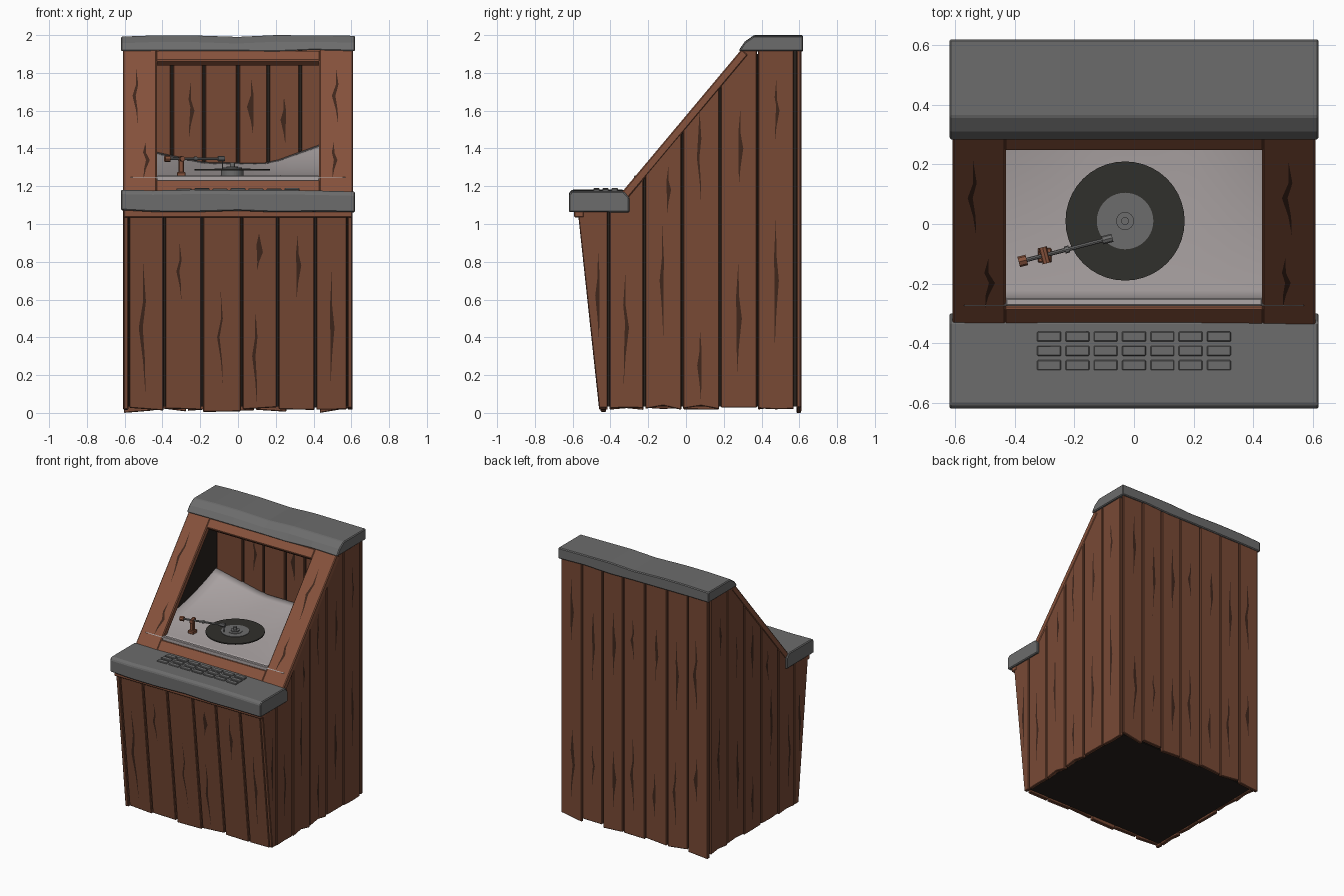
import bpy, bmesh, math, random
from mathutils import Vector

if "Cube" in bpy.data.objects:
    bpy.data.objects.remove(bpy.data.objects["Cube"])

random.seed(4)
R = random.uniform


def material(name, rgb):
    m = bpy.data.materials.new(name)
    m.diffuse_color = (*rgb, 1)
    m.use_nodes = True
    m.node_tree.nodes["Principled BSDF"].inputs["Base Color"].default_value = m.diffuse_color
    return m


WOOD = material("wood", (0.19, 0.068, 0.036))
WOOD_LIGHT = material("frame_wood", (0.24, 0.085, 0.045))
DARK = material("dark_gap", (0.02, 0.015, 0.012))
CRACK = material("crack_wood", (0.05, 0.02, 0.012))
METAL = material("trim_grey", (0.15, 0.15, 0.15))
TRAY = material("tray_grey", (0.42, 0.38, 0.38))
VINYL = material("vinyl", (0.03, 0.029, 0.025))


def finish(name, bm, mat, bevel=0):
    bmesh.ops.recalc_face_normals(bm, faces=bm.faces)
    me = bpy.data.meshes.new(name)
    bm.to_mesh(me)
    bm.free()
    me.materials.append(mat)
    ob = bpy.data.objects.new(name, me)
    bpy.context.collection.objects.link(ob)
    if bevel:
        b = ob.modifiers.new("bevel", 'BEVEL')
        b.width, b.segments = bevel, 1
    return ob


def prism(name, pts, vec, mat, bevel=0):
    bm = bmesh.new()
    a = [bm.verts.new(p) for p in pts]
    b = [bm.verts.new(Vector(p) + Vector(vec)) for p in pts]
    bm.faces.new(a)
    bm.faces.new(b)
    for i in range(len(a)):
        j = (i + 1) % len(a)
        bm.faces.new((a[i], a[j], b[j], b[i]))
    return finish(name, bm, mat, bevel)


def box(name, x0, x1, y0, y1, z0, z1, mat, bevel=0):
    return prism(name, [(x0, y0, z0), (x1, y0, z0), (x1, y1, z0), (x0, y1, z0)],
                 (0, 0, z1 - z0), mat, bevel)


def rod(name, p, q, r, mat, sides=12):
    p, q = Vector(p), Vector(q)
    bm = bmesh.new()
    bmesh.ops.create_cone(bm, cap_ends=True, segments=sides, radius1=r, radius2=r, depth=(q - p).length)
    rot = (q - p).to_track_quat('Z', 'Y').to_matrix()
    for v in bm.verts:
        v.co = rot @ v.co + (p + q) / 2
    return finish(name, bm, mat)


def slope_y(z):
    return -0.33 + (z - 1.18) * 0.62 / 0.74


def slope_z(y):
    return 1.18 + (y + 0.33) * 0.74 / 0.62


def front_y(z):
    return -0.46 - 0.109 * (z - 0.03)


def side_top(y):
    return 1.07 if y < -0.33 else min(1.93, slope_z(y) - 0.01)


# Dark inner body and liners that show through the plank gaps
core = [(-.43, .035), (.57, .035), (.57, 1.2), (-.3, 1.2), (-.3, 1.06), (-.54, 1.06)]
prism("inner_body", [(-.572, y, z) for y, z in core], (1.144, 0, 0), DARK)
liner = [(-.43, .035), (.58, .035), (.58, 1.92), (.28, 1.89), (-.31, 1.17), (-.54, 1.06)]
for s in (-1, 1):
    prism("side_liner", [(s * .57, y, z) for y, z in liner], (s * .012, 0, 0), DARK)
box("back_liner", -.58, .58, .575, .587, .035, 1.92, DARK)

# Side planks, cut along the sloping outline
edges = [-.57, -.41, -.22, -.02, .18, .38, .572]
for s in (-1, 1):
    for i, (a, b) in enumerate(zip(edges, edges[1:])):
        g = 0.005 if i < 5 else 0.002
        z0, z1 = R(.015, .03), R(.015, .03)
        if i == 0:
            pts = [(-.46, z0), (b - g, z1), (b - g, 1.07), (-.573, 1.07)]
        else:
            a2, b2 = a + g, b - g
            pts = [(a2, z0), ((a + b) / 2, R(.015, .04)), (b2, z1), (b2, side_top(b2))]
            pts += [(k, side_top(k)) for k in (.3, -.325, -.335) if a2 < k < b2]
            pts.append((a2, side_top(a2)))
        prism("side_plank", [(s * .58, y, z) for y, z in pts], (s * R(.024, .028), 0, 0), WOOD, .004)

# Front planks, leaning outward to the top
edges = [-.58, -.39, -.19, .02, .21, .41, .58]
for i, (a, b) in enumerate(zip(edges, edges[1:])):
    a, b = a + .005, b - .005
    z0, z1 = (.005, .008) if i == 2 else (R(.012, .03), R(.012, .03))
    pts = [(a, front_y(z0) + .006, z0), (b, front_y(z1) + .006, z1),
           (b, front_y(1.05) + .006, 1.05), (a, front_y(1.05) + .006, 1.05)]
    prism("front_plank", pts, (0, R(.026, .03), 0), WOOD, .004)
box("front_top_rail", -.607, .607, -.592, -.54, 1.035, 1.08, WOOD_LIGHT, .005)

# Back planks outside, and the planked wall seen through the window
edges = [-.608, -.44, -.27, -.09, .09, .26, .43, .608]
for i, (a, b) in enumerate(zip(edges, edges[1:])):
    z0 = 0 if i in (0, 6) else R(.005, .03)
    pts = [(a + .004, .585, z0), (b - .004, .585, R(.005, .03)), (b - .004, .585, 1.93), (a + .004, .585, 1.93)]
    prism("back_plank", pts, (0, R(.022, .027), 0), WOOD, .004)
edges = [-.57, -.35, -.18, 0, .16, .33, .57]
for a, b in zip(edges, edges[1:]):
    box("inner_back_plank", a + .006, b - .006, R(.553, .558), .578, 1.2, 1.92, WOOD, .004)


# Window frame lying on the slope
def slope_bar(name, x0, x1, za, zb, th=.045):
    p = [(slope_y(za), za), (slope_y(zb), zb)]
    p += [(y + .766 * th, z - .642 * th) for y, z in reversed(p)]
    prism(name, [(x0, y, z) for y, z in p], (x1 - x0, 0, 0), WOOD_LIGHT, .006)


slope_bar("window_post_left", -.61, -.43, 1.16, 1.925)
slope_bar("window_post_right", .43, .61, 1.16, 1.925)
slope_bar("window_top_rail", -.435, .435, 1.865, 1.92)
slope_bar("window_bottom_rail", -.435, .435, 1.15, 1.235)


# Worn grey mouldings: a profile swept along x with slight unevenness
def moulding(name, prof):
    xs = [-.62, -.45, -.25, 0, .2, .4, .62]
    bm = bmesh.new()
    mid_z = sum(z for _, z in prof) / len(prof)
    rows = []
    for x in xs:
        d, e = R(0, .010), R(-.006, .006)
        rows.append([bm.verts.new((x, y, z - d if z > mid_z else z + e)) for y, z in prof])
    n = len(prof)
    for r, q in zip(rows, rows[1:]):
        for i in range(n):
            bm.faces.new((r[i], r[(i + 1) % n], q[(i + 1) % n], q[i]))
    bm.faces.new(rows[0])
    bm.faces.new(rows[-1])
    return finish(name, bm, METAL, .006)


moulding("top_cap", [(.28, 1.918), (.31, 1.965), (.36, 2.0), (.62, 2.0), (.62, 1.918)])
moulding("control_shelf", [(-.62, 1.068), (-.62, 1.165), (-.605, 1.182), (-.33, 1.182), (-.3, 1.15), (-.3, 1.066)])

# Selection buttons
for i in range(7):
    for y in (-.378, -.426, -.474):
        x = -.285 + .095 * i
        box("button", x - .04, x + .04, y - .017, y + .017, 1.165, R(1.186, 1.19), METAL, .003)

# Curved tray rising towards the back corners
bm = bmesh.new()
N = 16
grid = []
for j in range(N + 1):
    t = j / N
    row = []
    for i in range(N + 1):
        s = i / N * 2 - 1
        lift = .15 if s > 0 else .09
        z = 1.25 + .075 * t ** 2.2 + lift * max(0, abs(s) - .3) * 1.4 * t ** 2
        row.append(bm.verts.new((s * .57, -.275 + .835 * t, z)))
    grid.append(row)
for j in range(N):
    for i in range(N):
        bm.faces.new((grid[j][i], grid[j][i + 1], grid[j + 1][i + 1], grid[j + 1][i]))
tray = finish("turntable_tray", bm, TRAY)
tray.modifiers.new("thickness", 'SOLIDIFY').thickness = .012
for p in tray.data.polygons:
    p.use_smooth = True
box("tray_front_lip", -.43, .43, -.275, -.25, 1.225, 1.256, TRAY, .004)

# Record, label and spindle
cx, cy = -.03, .01
for name, r, z0, z1, mat in (("platter", .06, 1.25, 1.285, METAL), ("record", .2, 1.284, 1.292, VINYL),
                             ("record_label", .095, 1.285, 1.295, METAL), ("hub_ring", .05, 1.29, 1.298, METAL),
                             ("hub", .03, 1.29, 1.305, METAL), ("spindle", .013, 1.29, 1.325, METAL)):
    rod(name, (cx, cy, z0), (cx, cy, z1), r, mat, 40 if r > .05 else 16)

# Tone arm on its wooden post
d = Vector((.31, .08, 0)).normalized()
pivot = Vector((-.30, -.105, 1.345))
rod("arm", pivot - d * .07, pivot + d * .235, .007, METAL, 8)
rod("arm_collar", pivot + d * .07, pivot + d * .085, .012, METAL, 8)
rod("arm_head", pivot + d * .2, pivot + d * .235, .014, METAL, 8)
rod("needle", pivot + d * .225, pivot + d * .225 - Vector((0, 0, .05)), .004, METAL, 6)
rod("arm_counterweight", pivot - d * .09, pivot - d * .062, .018, WOOD_LIGHT, 8)
side = Vector((-d.y, d.x, 0))
rod("arm_pivot", pivot - side * .028, pivot + side * .028, .014, WOOD_LIGHT, 8)
box("arm_post", -.314, -.286, -.12, -.09, 1.26, 1.345, WOOD_LIGHT, .004)
box("arm_post_foot", -.323, -.277, -.13, -.08, 1.25, 1.275, WOOD_LIGHT, .004)


# Zigzag cracks in the wood, as slivers on each face
def cracks(name, place, spots):
    bm = bmesh.new()
    for u, v, length in spots:
        w, k = R(.006, .011), random.choice((-1, 1)) * R(.012, .025)
        path = [(0, 0, 0), (.25, k * .3, .5), (.5, k, 1), (.7, k * .2, .7), (1, k * .5, 0)]
        left = [(u + o - w * h, v + (f - .5) * length) for f, o, h in path]
        right = [(u + o + w * h, v + (f - .5) * length) for f, o, h in path[1:-1]]
        bm.faces.new([bm.verts.new(place(*p)) for p in left + right[::-1]])
    bmesh.ops.triangulate(bm, faces=bm.faces)
    return finish(name, bm, CRACK)


cracks("front_cracks", lambda u, v: (u, front_y(v) + .003, v),
       [(-.49, .45, .7), (-.3, .75, .3), (-.08, .4, .5), (.1, .3, .5), (.1, .85, .2), (.31, .78, .35), (.49, .45, .6)])
side_spots = [(-.46, .62, .5), (-.33, .45, .6), (-.12, .7, .6), (.08, 1.35, .5), (.08, .25, .4),
              (.28, 1.4, .4), (.27, .5, .6), (.47, .7, .7), (.47, 1.6, .35), (-.1, 1.18, .25)]
for s in (-1, 1):
    cracks("side_cracks", lambda u, v: (s * .6085, u, v), side_spots)
cracks("back_cracks", lambda u, v: (u, .6125, v),
       [(-.52 + .173 * i, v + R(-.15, .15), R(.3, .6)) for i in range(7) for v in (.45, 1.4)])
cracks("inner_back_cracks", lambda u, v: (u, .5515, v), [(-.26, 1.6, .3), (.08, 1.62, .3), (.25, 1.55, .25)])
for s in (-1, 1):
    cracks("post_cracks", lambda u, v: (u, slope_y(v) - .002, v - .001), [(s * .53, 1.68, .3), (s * .5, 1.34, .2)])
